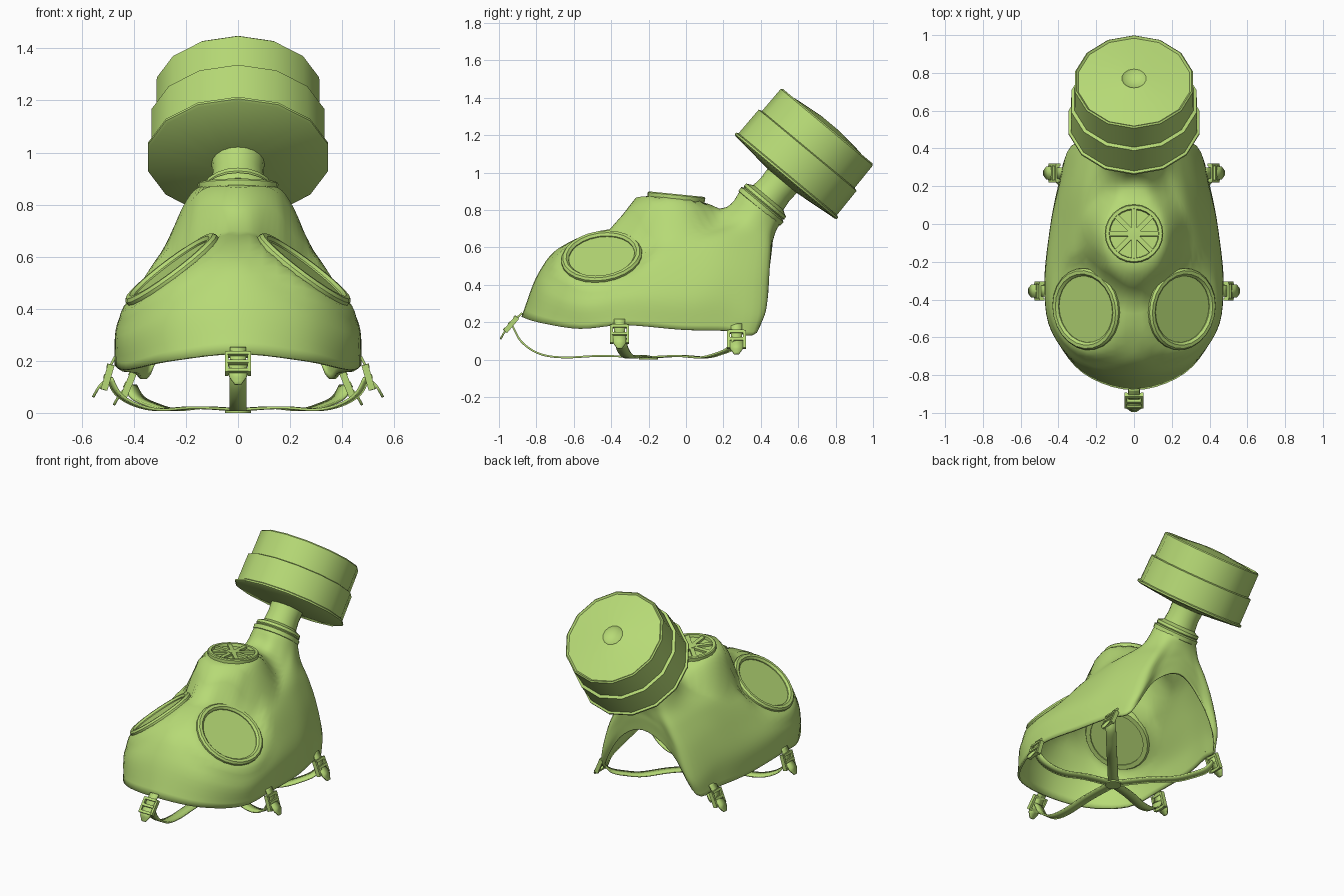
import bpy, bmesh
from math import sin, cos, pi, radians
from mathutils import Vector as V, Matrix

if "Cube" in bpy.data.objects:
    bpy.data.objects.remove(bpy.data.objects["Cube"])

GREEN = bpy.data.materials.new("green_rubber")
GREEN.diffuse_color = (.47, .7, .18, 1)
GREEN.use_nodes = True
GREEN.node_tree.nodes["Principled BSDF"].inputs["Base Color"].default_value = GREEN.diffuse_color


def finish(name, bm, angle=35):
    me = bpy.data.meshes.new(name)
    bm.to_mesh(me)
    bm.free()
    me.materials.append(GREEN)
    ob = bpy.data.objects.new(name, me)
    bpy.context.collection.objects.link(ob)
    bpy.ops.object.select_all(action='DESELECT')
    ob.select_set(True)
    bpy.context.view_layer.objects.active = ob
    bpy.ops.object.shade_smooth_by_angle(angle=radians(angle))
    return ob


def frame(loc, z, x=V((1, 0, 0))):
    z = V(z).normalized()
    y = z.cross(V(x)).normalized()
    m = Matrix((y.cross(z), y, z)).transposed().to_4x4()
    m.translation = V(loc)
    return m


def lathe(name, profile, n, m, closed=False):
    """Revolve (radius, height) points about the local z of matrix m."""
    bm = bmesh.new()
    rings = []
    for r, t in profile:
        rings.append([bm.verts.new(m @ V((r * cos(pi / 2 + 2 * pi * k / n),
                      r * sin(pi / 2 + 2 * pi * k / n), t))) for k in range(n)])
    pairs = list(zip(rings, rings[1:])) + ([(rings[-1], rings[0])] if closed else [])
    for a, b in pairs:
        for k in range(n):
            j = (k + 1) % n
            bm.faces.new((a[k], a[j], b[j], b[k]))
    bmesh.ops.remove_doubles(bm, verts=bm.verts, dist=1e-5)
    bmesh.ops.recalc_face_normals(bm, faces=bm.faces)
    return finish(name, bm)


def add_box(bm, m, c, size):
    bmesh.ops.create_cube(bm, size=1, matrix=m @ Matrix.Translation(c) @ Matrix.Diagonal((*size, 1)))


def catmull(p, steps, closed):
    n = len(p)
    get = (lambda i: p[i % n]) if closed else (
        lambda i: 2 * p[0] - p[1] if i < 0 else 2 * p[-1] - p[-2] if i >= n else p[i])
    out = []
    for i in range(n if closed else n - 1):
        a, b, c, d = get(i - 1), get(i), get(i + 1), get(i + 2)
        for s in range(steps):
            t = s / steps
            out.append(.5 * (2 * b + (c - a) * t + (2 * a - 5 * b + 4 * c - d) * t * t
                             + (3 * b - a - 3 * c + d) * t ** 3))
    return out if closed else out + [p[-1]]


def fade(x, inner, outer):
    t = min(1, max(0, (outer - x) / (outer - inner)))
    return t * t * (3 - 2 * t)


AXIS = V((0, .64, .77)).normalized()
BASE = V((0, .53, .975))          # centre of the canister underside
CAN = frame(BASE, AXIS)
EYE, EYE_N = V((.25, -.45, .545)), V((.6, -.12, .8)).normalized()

# Mask shell: meridians from the rim up to the neck, front to back, right half
MERIDIANS = [
    [(0, -.88, .23), (0, -.785, .47), (0, -.64, .62), (0, -.27, .73), (0, .18, .80)],
    [(.27, -.79, .20), (.26, -.735, .41), (.2, -.58, .57), (.12, -.2, .70), (.075, .18, .79)],
    [(.43, -.57, .165), (.43, -.56, .33), (.33, -.47, .49), (.2, -.15, .66), (.13, .21, .755)],
    [(.475, -.33, .185), (.465, -.32, .34), (.39, -.28, .47), (.27, -.05, .64), (.165, .25, .73)],
    [(.445, -.02, .16), (.435, 0, .32), (.37, .02, .48), (.28, .13, .63), (.185, .31, .715)],
    [(.4, .21, .155), (.385, .22, .32), (.335, .23, .48), (.26, .28, .61), (.18, .38, .69)],
    [(.345, .38, .145), (.33, .415, .25), (.28, .425, .43), (.215, .435, .57), (.15, .445, .67)],
    [(.19, .425, .40), (.175, .435, .46), (.15, .445, .53), (.115, .455, .6), (.08, .47, .68)],
    [(0, .45, .51), (0, .455, .55), (0, .46, .59), (0, .465, .635), (0, .482, .69)]]
half = []
for i, mer in enumerate(MERIDIANS):
    a = i * pi / 8
    half.append([V(p) for p in mer] + [CAN @ V((.138 * sin(a), -.138 * cos(a), -.2))])
full = half + [[V((-p.x, p.y, p.z)) for p in m] for m in half[7:0:-1]]
loops = [catmull([m[l] for m in full], 5, True) for l in range(6)]
columns = [catmull(list(c), 6, False) for c in zip(*loops)]


def sculpt(p):
    # raised valve seat, then flat seats for the eyepieces
    p = p.copy()
    dy = p.y + .05
    w = fade(V((p.x * 1.2, dy * (1.35 if dy > 0 else 1))).length, .18, .36)
    p.z += max(0, .862 - .1 * dy - p.z) * w if p.z > .5 else 0
    s = -1 if p.x < 0 else 1
    d = V((p.x * s, p.y, p.z)) - EYE
    h = d.dot(EYE_N)
    w = fade((d - EYE_N * h).length, .222, .29) * fade(abs(h), .14, .22)
    sx = 0 if abs(p.x) < 1e-4 else s
    return p - V((EYE_N.x * sx, EYE_N.y, EYE_N.z)) * h * w


bm = bmesh.new()
grid = [[bm.verts.new(sculpt(p)) for p in c] for c in columns]
for i, a in enumerate(grid):
    b = grid[(i + 1) % len(grid)]
    for k in range(len(a) - 1):
        bm.faces.new((a[k], b[k], b[k + 1], a[k + 1]))
bm.normal_update()
if max(bm.faces, key=lambda f: f.calc_center_median().z - abs(f.calc_center_median().y) * 3).normal.z < 0:
    bmesh.ops.reverse_faces(bm, faces=bm.faces)
shell = finish("mask_shell", bm, 60)
sol = shell.modifiers.new("thickness", 'SOLIDIFY')
sol.thickness, sol.offset = .014, -1

# Eyepieces
for s, side in ((1, "right"), (-1, "left")):
    m = frame((EYE.x * s, EYE.y, EYE.z), (EYE_N.x * s, EYE_N.y, EYE_N.z))
    lathe("eyepiece_ring_" + side, [(.178, -.028), (.208, -.028), (.218, -.01), (.218, .012),
          (.208, .024), (.19, .024), (.178, .012)], 24, m, True)
    lathe("eyepiece_lens_" + side, [(0, -.02), (.185, -.02), (.185, .006), (0, .006)], 24, m)

# Exhale valve with spoked grille
m = frame((0, -.052, .867), (0, .1, 1))
lathe("valve_housing", [(.14, -.04), (.152, -.03), (.155, .012), (.15, .018), (.132, .018),
      (.128, .0), (0, .0)], 24, m)
bm = bmesh.new()
for k in range(8):
    add_box(bm, m @ Matrix.Rotation(k * pi / 4, 4, 'Z'), (.075, 0, .006), (.12, .026, .016))
finish("valve_spokes", bm)
lathe("valve_hub", [(.03, 0), (.03, .016), (0, .018)], 12, m)

# Filter canister and its threaded neck
lathe("filter_canister", [(0, -.025), (.1, -.025), (.346, 0), (.355, .006), (.355, .016), (.342, .022),
      (.34, .188), (.322, .194), (.32, .348), (.312, .356), (.302, .346), (.2, .362), (.065, .376),
      (.05, .362), (0, .354)], 14, CAN)
lathe("filter_neck", [(.125, -.225), (.145, -.215), (.147, -.19), (.134, -.182), (.14, -.175),
      (.138, -.158), (.12, -.15), (.104, -.14), (.098, -.08), (.102, -.02)], 20, CAN)


# Harness straps
def ribbon(name, pts, side, width, round_end=False):
    pts = catmull([V(p) for p in pts], 5, False)
    bm = bmesh.new()
    rows = []
    for i, p in enumerate(pts):
        u = (len(pts) - 1 - i) / (len(pts) - 1)
        w = width / 2 * (min(1, .35 + 2 * u) if round_end else 1)
        rows.append([bm.verts.new(p + side * w), bm.verts.new(p - side * w)])
    for a, b in zip(rows, rows[1:]):
        bm.faces.new((a[0], a[1], b[1], b[0]))
    ob = finish(name, bm)
    mod = ob.modifiers.new("thickness", 'SOLIDIFY')
    mod.thickness, mod.offset = .01, 0


HUB = V((0, -.2, .012))
lathe("strap_hub", [(0, .0), (.05, .0), (.05, .018), (0, .018)], 12, frame((0, -.2, 0), (0, 0, 1)))
UP = V((0, 0, 1))
ANCHORS = [("front", (0, -.93, .185), (0, -1, 0), (0, -.875, .25)),
           ("side_right", (.495, -.355, .135), (1, 0, 0), (.472, -.355, .215)),
           ("side_left", (-.495, -.355, .135), (-1, 0, 0), (-.472, -.355, .215)),
           ("rear_right", (.415, .27, .105), (1, 0, 0), (.38, .27, .19)),
           ("rear_left", (-.415, .27, .105), (-1, 0, 0), (-.38, .27, .19))]
for name, b, out, rim in ANCHORS:
    b, out, rim = V(b), V(out), V(rim)
    flat = V((b.x - HUB.x, b.y - HUB.y, 0))
    across = UP.cross(flat.normalized())
    path = [HUB] + [HUB + flat * f + UP * z for f, z in ((.35, .008), (.62, 0), (.8, .02), (.93, b.z * .45))]
    ribbon("strap_" + name, path + [b], across, .065)
    tang = UP.cross(out)
    ribbon("strap_tail_" + name, [b, b + out * .035 - UP * .03, b + out * .062 - UP * .075],
           tang, .07, True)
    ribbon("mask_tab_" + name, [b, (b + rim) / 2 + out * .008, rim], tang, .06)
    # buckle frame: two side rails and three cross bars, leaning with the tab
    lean = (b - rim).normalized()
    normal = tang.cross(lean)
    if normal.dot(out) < 0:
        normal = -normal
    m = frame(b + normal * .006, normal, tang)
    bm = bmesh.new()
    for x in (-.043, .043):
        add_box(bm, m, (x, 0, 0), (.014, .1, .026))
    for y in (-.043, 0, .043):
        add_box(bm, m, (0, y, .004), (.08, .016, .024))
    finish("buckle_" + name, bm)
